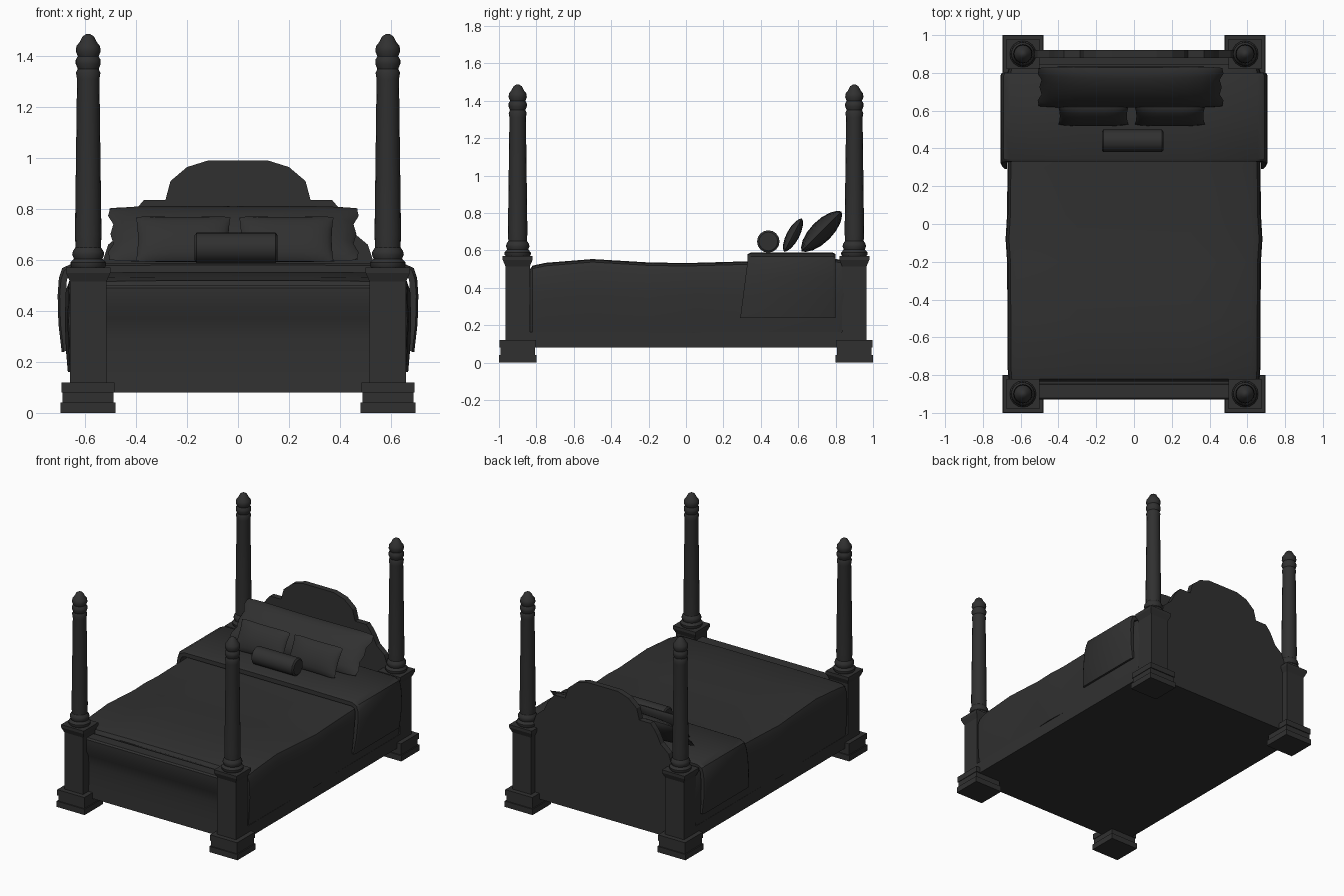
import bpy, bmesh, math
from mathutils import Matrix, Vector

if "Cube" in bpy.data.objects:
    bpy.data.objects.remove(bpy.data.objects["Cube"])

dark = bpy.data.materials.new("dark_grey")
dark.diffuse_color = (0.03, 0.03, 0.03, 1)
dark.use_nodes = True
dark.node_tree.nodes["Principled BSDF"].inputs["Base Color"].default_value = dark.diffuse_color


def finish(name, bm, smooth=True):
    bmesh.ops.remove_doubles(bm, verts=bm.verts, dist=1e-5)
    bmesh.ops.recalc_face_normals(bm, faces=bm.faces)
    me = bpy.data.meshes.new(name)
    bm.to_mesh(me)
    bm.free()
    me.materials.append(dark)
    ob = bpy.data.objects.new(name, me)
    bpy.context.collection.objects.link(ob)
    if smooth:
        bpy.ops.object.select_all(action='DESELECT')
        bpy.context.view_layer.objects.active = ob
        ob.select_set(True)
        bpy.ops.object.shade_smooth_by_angle(angle=math.radians(35))
    return ob


def loft(name, rings, smooth=True):
    """Skin closed rings of equal length and cap both ends."""
    bm = bmesh.new()
    vs = [[bm.verts.new(p) for p in r] for r in rings]
    n = len(vs[0])
    for a, b in zip(vs, vs[1:]):
        for i in range(n):
            bm.faces.new((a[i], a[(i + 1) % n], b[(i + 1) % n], b[i]))
    bm.faces.new(vs[0])
    bm.faces.new(vs[-1])
    return finish(name, bm, smooth)


def rect(cx, cy, hx, hy, z):
    return [(cx + sx * hx, cy + sy * hy, z) for sx, sy in ((-1, -1), (1, -1), (1, 1), (-1, 1))]


def circle(cx, cy, r, z, n=16):
    return [(cx + r * math.cos(2 * math.pi * i / n), cy + r * math.sin(2 * math.pi * i / n), z)
            for i in range(n)]


# Four posts: stepped plinth, square pier with flared cap, turned column
PIER = [(.108, .1, 0), (.108, .1, .04), (.1, .092, .04), (.1, .092, .08), (.104, .098, .08),
        (.104, .098, .12), (.072, .065, .12), (.072, .065, .515), (.087, .08, .55), (.087, .08, .57)]
COLUMN = [(.062, .565), (.07, .578), (.07, .59), (.056, .605), (.063, .622), (.06, .635),
          (.05, .65), (.052, .7), (.044, 1.31), (.048, 1.335), (.041, 1.35), (.049, 1.37),
          (.049, 1.385), (.041, 1.4), (.049, 1.42), (.046, 1.44), (.034, 1.455), (.022, 1.478), (.006, 1.488)]
for sx, side in ((-1, "left"), (1, "right")):
    for sy, end in ((-1, "front"), (1, "back")):
        cx, cy = sx * .588, sy * .9
        loft(f"{end}_{side}_pier", [rect(cx, cy, *p) for p in PIER], False)
        loft(f"{end}_{side}_column", [circle(cx, cy, r, z) for r, z in COLUMN])

# Headboard with stepped arch
half = [(.53, .08), (.53, .6), (.51, .66), (.45, .71), (.42, .77), (.40, .80), (.37, .835),
        (.285, .835), (.265, .91), (.2, .965), (.12, .99)]
outline = half + [(-x, z) for x, z in reversed(half)]
loft("headboard", [[(x, y, z) for x, z in outline] for y in (.88, .92)], False)

# Footboard with overhanging top rail
foot = [(-.91, .08), (-.9, .2), (-.9, .3), (-.908, .37), (-.93, .41), (-.93, .49), (-.92, .5),
        (-.85, .5), (-.84, .08)]
loft("footboard", [[(x, y, z) for y, z in foot] for x in (-.53, .53)])

# Bed base
loft("base_rail", [rect(0, 0, .66, .845, z) for z in (.08, .165)], False)
loft("head_rail", [rect(0, .86, .53, .04, z) for z in (.08, .165)], False)

# Mattress: soft cross-section lofted along the bed
STATIONS = [(-.835, .652, .495), (-.82, .665, .515), (-.75, .67, .53), (-.5, .67, .55),
            (-.2, .672, .532), (-.08, .68, .53), (.05, .672, .53), (.3, .67, .537), (.8, .67, .55), (.845, .66, .545)]
rings = []
for y, w, t in STATIONS:
    s = [(w - .012, .16), (w - .005, .24), (w, .36), (w - .004, t - .05), (w - .018, t - .012),
         (w - .05, t), (.3, t + .004)]
    rings.append([(x, y, z) for x, z in s] + [(-x, y, z) for x, z in reversed(s)])
loft("mattress", rings)

# Folded blanket draped over the head end
rings = []
outer = [(.692, .24), (.705, .35), (.708, .46), (.703, .53), (.69, .568), (.655, .585), (.3, .588)]
inner = [(.672, .245), (.675, .35), (.675, .46), (.672, .52), (.665, .54), (.64, .55), (.3, .55)]
for y, inset, slant in ((.33, .008, .04), (.345, 0, .04), (.56, 0, .01), (.785, 0, 0), (.80, .008, 0)):
    o = [(x - inset, z - (inset if z > .5 else 0)) for x, z in outer]
    sec = o + [(-x, z) for x, z in reversed(o)] + [(-x, z) for x, z in inner] + list(reversed(inner))
    rings.append([(x, y - slant * max(0, (.55 - z) / .31), z) for x, z in sec])
loft("blanket", rings)


def pillow(name, loc, hx, hy, hz, tilt, nx=14, ny=8, ripple=0.0):
    """Two bulging sheets joined at a pinched seam."""
    m = Matrix.Translation(loc) @ Matrix.Rotation(math.radians(tilt), 4, 'X')
    bm = bmesh.new()
    for s in (-1, 1):
        g = []
        for i in range(nx + 1):
            u = -math.cos(math.pi * i / nx)
            row = []
            for j in range(ny + 1):
                v = -math.cos(math.pi * j / ny)
                x = hx * u * (1 - .04 * (1 - v * v) + ripple * math.cos(3 * math.pi * v))
                y = hy * v * (1 - .05 * (1 - u * u) - .08 * u ** 8)
                z = s * hz * ((1 - u ** 4) * (1 - v * v)) ** .6
                row.append(bm.verts.new(m @ Vector((x, y, z))))
            g.append(row)
        for i in range(nx):
            for j in range(ny):
                bm.faces.new((g[i][j], g[i + 1][j], g[i + 1][j + 1], g[i][j + 1]))
    finish(name, bm)


# Cushions
pillow("large_pillow", (-.018, .725, .702), .495, .155, .058, 45, ripple=.015)
pillow("left_cushion", (-.215, .572, .682), .185, .104, .034, 62)
pillow("right_cushion", (.19, .572, .682), .185, .104, .034, 62)

# Bolster roll
BOLSTER = [(-.17, .05), (-.162, .06), (.147, .06), (.155, .05)]
loft("bolster", [[(x, p, q) for p, q, _ in circle(.44, .648, r, 0)] for x, r in BOLSTER])
